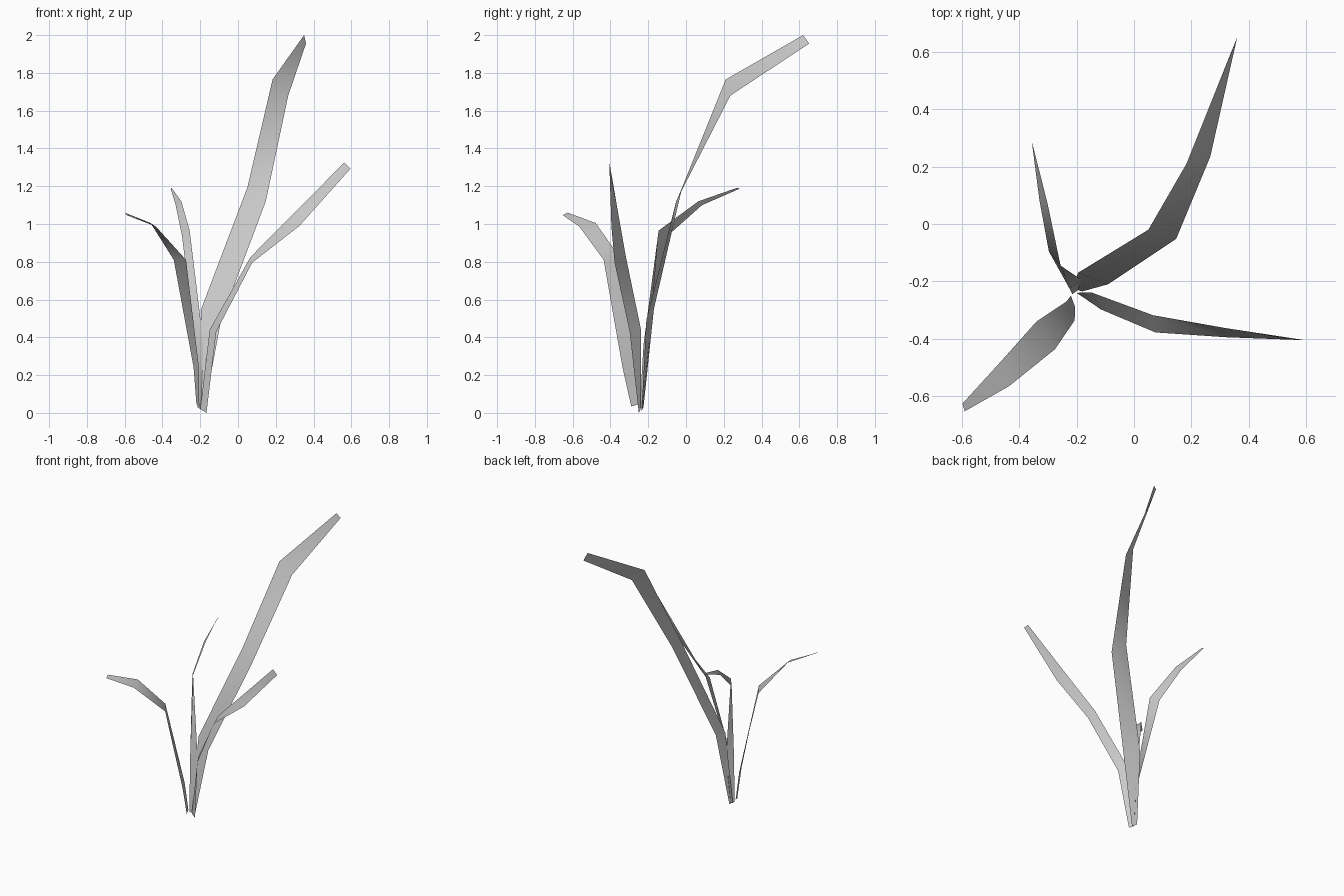
import bpy

def grass_blade(name, left, right):
    """Folded-ribbon blade lofted between two edge paths, root to tip."""
    n = len(left)
    faces = [(i, n + i, n + i + 1, i + 1) for i in range(n - 1)]
    mesh = bpy.data.meshes.new(name)
    mesh.from_pydata(left + right, [], faces)
    for p in mesh.polygons:
        p.use_smooth = True
    mesh.update()
    obj = bpy.data.objects.new(name, mesh)
    bpy.context.collection.objects.link(obj)
    return obj

# tall blade leaning to the back right
grass_blade("tall_blade",
    [(-.215, -.225, .03), (-.195, -.17, .55), (.05, -.02, 1.195), (.183, .21, 1.765), (.35, .62, 2.0)],
    [(-.18, -.235, .01), (-.09, -.21, .49), (.147, -.052, 1.12), (.266, .235, 1.68), (.36, .652, 1.955)])

# blade leaning to the right
grass_blade("right_blade",
    [(-.20, -.24, .02), (-.15, -.238, .44), (.066, -.318, .825), (.32, -.363, 1.08), (.562, -.405, 1.325)],
    [(-.167, -.25, 0), (-.115, -.298, .43), (.075, -.378, .795), (.325, -.395, .99), (.596, -.405, 1.293)])

# short blade leaning to the front left
grass_blade("front_left_blade",
    [(-.22, -.25, .045), (-.235, -.27, .24), (-.34, -.34, .81), (-.463, -.478, 1.005), (-.598, -.626, 1.06)],
    [(-.205, -.29, .035), (-.207, -.336, .24), (-.275, -.436, .81), (-.435, -.565, .987), (-.59, -.653, 1.047)])

# short blade leaning to the back left
grass_blade("back_left_blade",
    [(-.215, -.245, .03), (-.225, -.225, .36), (-.297, -.095, .94), (-.33, .085, 1.10), (-.356, .285, 1.187)],
    [(-.195, -.23, .02), (-.182, -.195, .36), (-.256, -.145, .965), (-.30, .065, 1.12), (-.352, .272, 1.192)])
